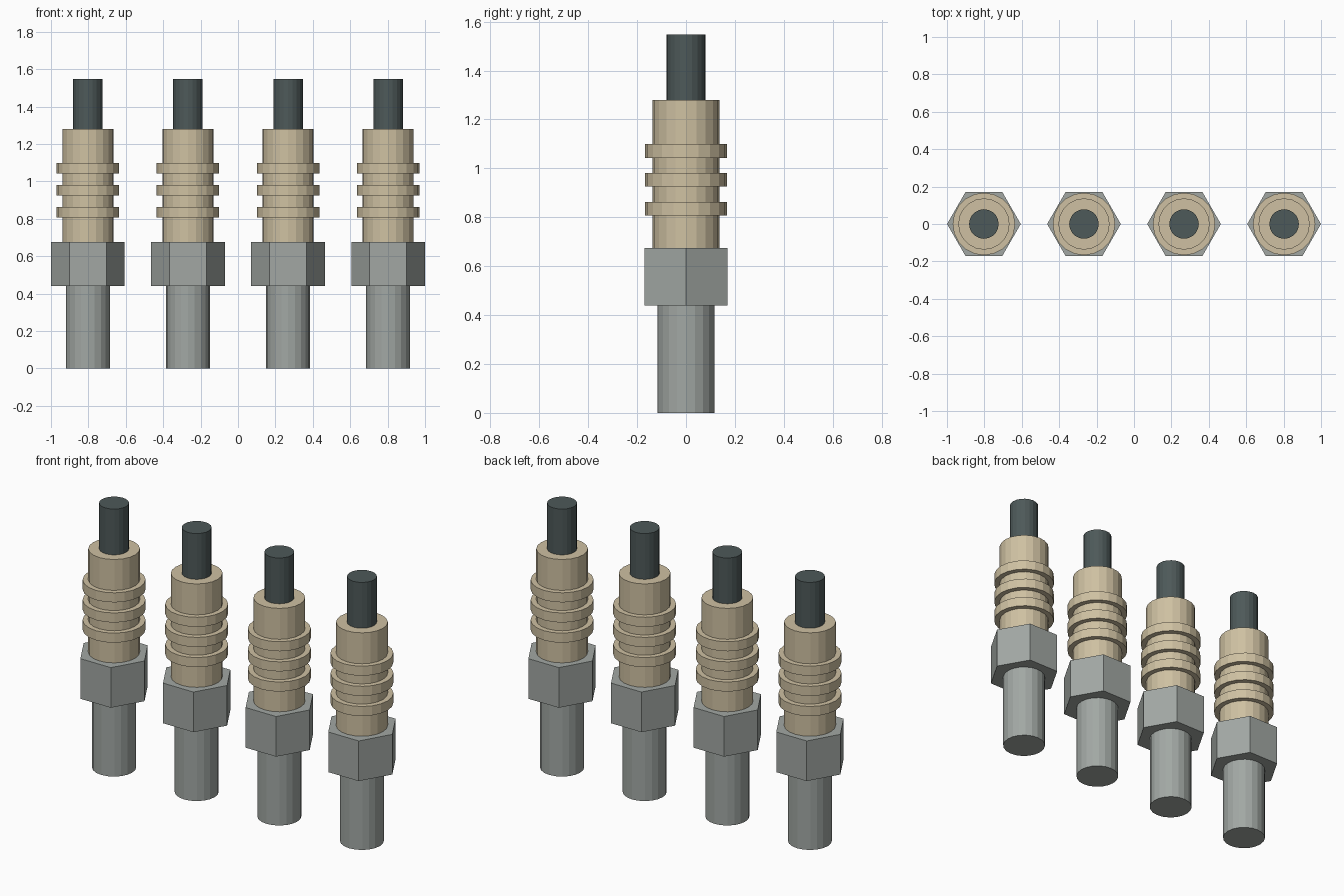
import bpy
import math

cube = bpy.data.objects.get("Cube")
if cube:
    bpy.data.objects.remove(cube, do_unlink=True)


def material(name, rgb):
    """Flat colour given in linear values."""
    mat = bpy.data.materials.new(name)
    mat.use_nodes = True
    colour = (*rgb, 1.0)
    mat.diffuse_color = colour
    mat.node_tree.nodes["Principled BSDF"].inputs["Base Color"].default_value = colour
    return mat


steel = material("steel grey", (0.36, 0.39, 0.37))
ceramic = material("ceramic beige", (0.62, 0.53, 0.36))
dark = material("dark terminal grey", (0.075, 0.1, 0.1))

SIDES = 20
PITCH = 0.535


def lathe(name, x, profile, sides, mat):
    """Capped, faceted solid turned from (radius, height) points."""
    verts = [(r * math.cos(math.tau * i / sides), r * math.sin(math.tau * i / sides), z)
             for r, z in profile for i in range(sides)]
    faces = [tuple(reversed(range(sides)))]
    for ring in range(len(profile) - 1):
        a, b = ring * sides, (ring + 1) * sides
        for i in range(sides):
            j = (i + 1) % sides
            faces.append((a + i, a + j, b + j, b + i))
    faces.append(tuple(range(len(verts) - sides, len(verts))))
    mesh = bpy.data.meshes.new(name)
    mesh.from_pydata(verts, [], faces)
    mesh.materials.append(mat)
    obj = bpy.data.objects.new(name, mesh)
    obj.location.x = x
    bpy.context.collection.objects.link(obj)
    return obj


# Insulator outline with three square-edged ribs
BODY, RIB = 0.137, 0.167
insulator = [(BODY, 0.675)]
for low in (0.807, 0.925, 1.043):
    high = low + 0.056
    insulator += [(BODY, low), (RIB, low), (RIB, high), (BODY, high)]
insulator.append((BODY, 1.28))

# Row of four identical plugs
for n in range(4):
    x = (n - 1.5) * PITCH
    tag = f"_{n + 1}"
    lathe("lower_shank" + tag, x, [(0.117, 0), (0.117, 0.44)], SIDES, steel)
    lathe("hex_nut" + tag, x, [(0.197, 0.44), (0.197, 0.675)], 6, steel)
    lathe("ribbed_insulator" + tag, x, insulator, SIDES, ceramic)
    lathe("terminal_rod" + tag, x, [(0.079, 1.28), (0.079, 1.548)], SIDES, dark)
